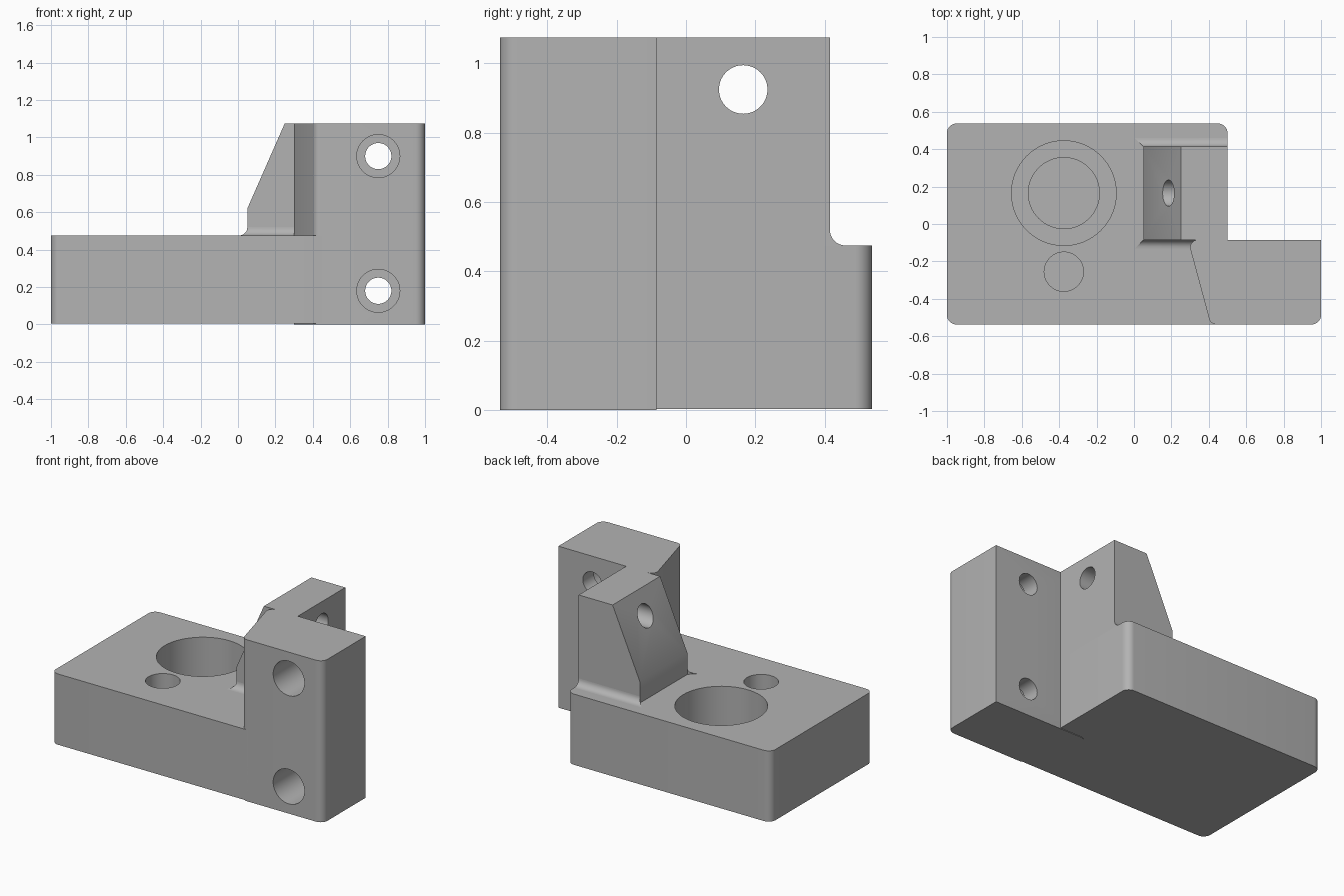
import bpy, bmesh, math
from mathutils import Vector

old = bpy.data.objects.get("Cube")
if old:
    bpy.data.objects.remove(old, do_unlink=True)

grey = bpy.data.materials.new("machined grey")
grey.use_nodes = True
COLOUR = (0.45, 0.45, 0.45, 1)
grey.diffuse_color = COLOUR
grey.node_tree.nodes["Principled BSDF"].inputs["Base Color"].default_value = COLOUR

AXES = {"x": Vector((1, 0, 0)), "y": Vector((0, 1, 0)), "z": Vector((0, 0, 1))}


def rounded(corners, steps=8):
    """Outline from (a, b, radius) corners, each rounded by its radius."""
    out = []
    for i, (a, b, r) in enumerate(corners):
        p = Vector((a, b))
        if not r:
            out.append(p)
            continue
        u = (Vector(corners[i - 1][:2]) - p).normalized()
        v = (Vector(corners[(i + 1) % len(corners)][:2]) - p).normalized()
        half = u.angle(v) / 2
        centre = p + (u + v).normalized() * r / math.sin(half)
        start = p + u * r / math.tan(half) - centre
        end = p + v * r / math.tan(half) - centre
        sweep = start.angle(end)
        for k in range(steps + 1):
            t = k / steps
            out.append(centre + (start * math.sin((1 - t) * sweep)
                                 + end * math.sin(t * sweep)) / math.sin(sweep))
    return out


def place(axis, a, b, depth):
    return Vector({"x": (depth, a, b), "y": (a, depth, b), "z": (a, b, depth)}[axis])


def extrude(name, outline, axis, lo, hi):
    """Solid made by extruding a 2D outline along an axis."""
    bm = bmesh.new()
    face = bm.faces.new([bm.verts.new(place(axis, a, b, lo)) for a, b in outline])
    new = bmesh.ops.extrude_face_region(bm, geom=[face])["geom"]
    bmesh.ops.translate(bm, vec=AXES[axis] * (hi - lo),
                        verts=[g for g in new if isinstance(g, bmesh.types.BMVert)])
    bmesh.ops.recalc_face_normals(bm, faces=bm.faces)
    mesh = bpy.data.meshes.new(name)
    bm.to_mesh(mesh)
    bm.free()
    mesh.materials.append(grey)
    obj = bpy.data.objects.new(name, mesh)
    bpy.context.collection.objects.link(obj)
    return obj


def activate(obj):
    bpy.ops.object.select_all(action="DESELECT")
    obj.select_set(True)
    bpy.context.view_layer.objects.active = obj


def drill(obj, axis, a, b, r, lo, hi):
    """Cut a round hole along an axis."""
    ring = [(a + r * math.cos(math.tau * k / 64), b + r * math.sin(math.tau * k / 64))
            for k in range(64)]
    cutter = extrude("hole_cutter", ring, axis, lo, hi)
    cutter.hide_render = True
    mod = obj.modifiers.new("hole", "BOOLEAN")
    mod.operation, mod.solver, mod.object = "DIFFERENCE", "EXACT", cutter
    activate(obj)
    bpy.ops.object.modifier_apply(modifier=mod.name)
    bpy.data.objects.remove(cutter, do_unlink=True)


FRONT, BACK, JOIN = -0.537, 0.537, -0.085
BASE_TOP, TOP, R = 0.475, 1.075, 0.05

# Base slab with a stepped blind bore and a small blind hole
base = extrude("base_slab", rounded([
    (-1, FRONT, R), (0.45, FRONT, 0), (0.45, JOIN - 0.02, 0), (0.5, JOIN, 0),
    (0.5, BACK, R), (-1, BACK, R)]), "z", 0.004, BASE_TOP)
drill(base, "z", -0.375, 0.165, 0.28, 0.14, 0.6)
drill(base, "z", -0.375, 0.165, 0.19, 0.06, 0.6)
drill(base, "z", -0.375, -0.255, 0.105, 0.15, 0.6)

# Upright mounting plate with a slanted inner side and two counterbored holes
plate = extrude("mounting_plate", rounded([
    (0.41, FRONT, 0.04), (1, FRONT, R), (1, JOIN, 0), (0.288, JOIN, 0.04)]), "z", 0, TOP)
for z in (0.18, 0.9):
    drill(plate, "y", 0.75, z, 0.115, -0.7, -0.2)
    drill(plate, "y", 0.75, z, 0.07, -0.7, 0.1)

# Sloped block with a cross hole
block = extrude("sloped_block", [
    Vector(p) for p in ((0.05, BASE_TOP), (0.5, BASE_TOP), (0.5, TOP),
                        (0.25, TOP), (0.05, 0.62))], "y", JOIN, 0.415)
drill(block, "x", 0.165, 0.925, 0.07, -0.2, 0.7)


# Concave fillets where the block meets the base, mitred at the sloped end
def fillet(name, face_y, side, end_x, r=0.045):
    arc = [(face_y + side * r * (1 - math.cos(t)), BASE_TOP + r * (1 - math.sin(t)))
           for t in (math.pi / 2 * k / 8 for k in range(9))]
    obj = extrude(name, [(face_y, BASE_TOP)] + arc, "x", 0.05, end_x)
    for v in obj.data.vertices:
        if v.co.x < 0.06:
            v.co.x -= abs(v.co.y - face_y)
    return obj


parts = [base, plate, block,
         fillet("front_fillet", JOIN, -1, 0.34),
         fillet("back_fillet", 0.415, 1, 0.5)]

for part in parts:
    activate(part)
    bpy.ops.object.shade_smooth_by_angle(angle=math.radians(30))
